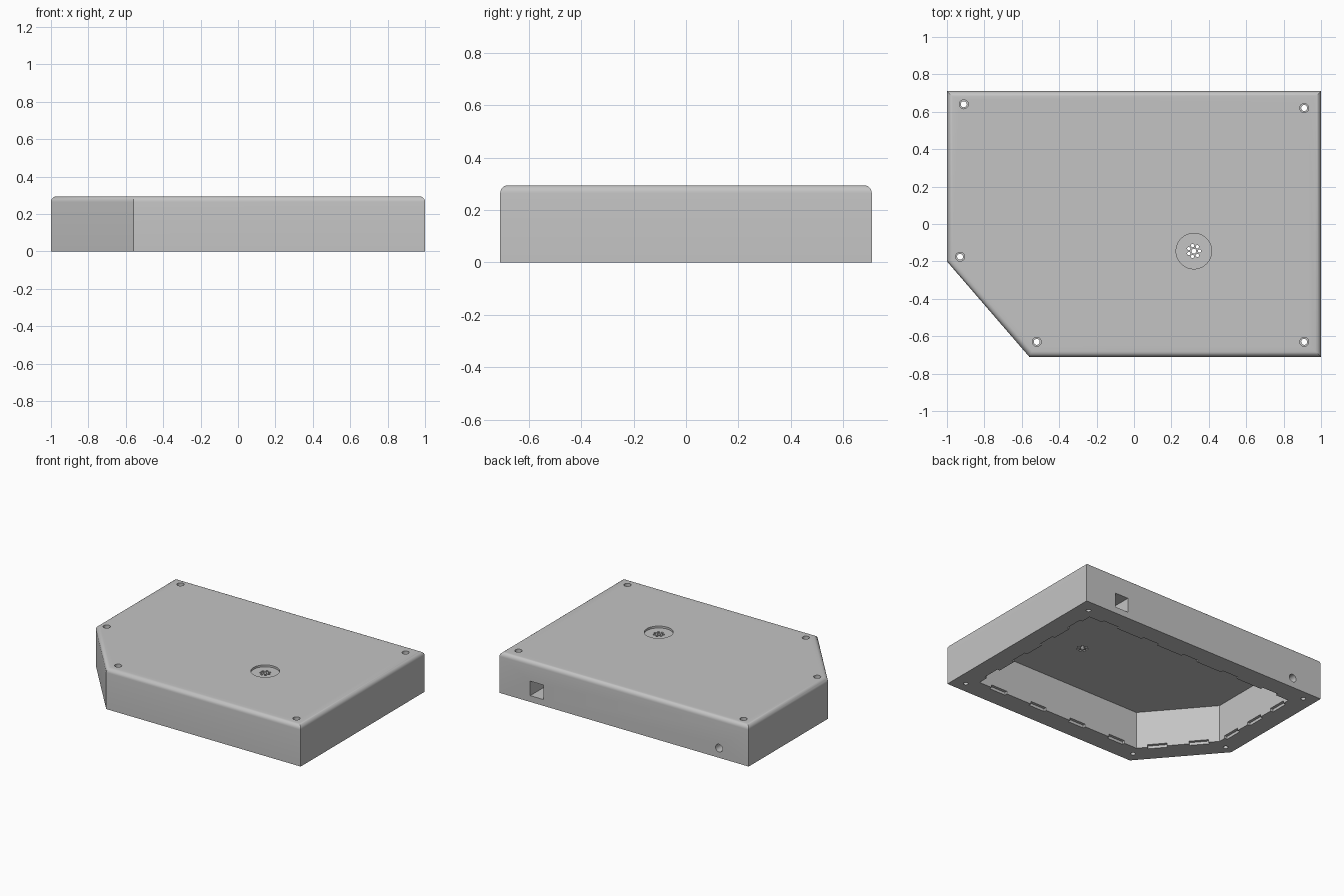
import bpy
import bmesh
import math
from mathutils import Matrix, Vector

cube = bpy.data.objects.get("Cube")
if cube:
    bpy.data.objects.remove(cube, do_unlink=True)

HEIGHT, ROOF = 0.295, 0.27
OUTER = [(-1, 0.71), (-1, -0.2), (-0.56, -0.71), (1, -0.71), (1, 0.71)]
INNER = [(-0.85, 0.56), (-0.85, -0.14), (-0.49, -0.56), (0.85, -0.56), (0.85, 0.56)]
SCREWS = [(-0.91, 0.64), (0.91, 0.62), (-0.93, -0.175), (-0.52, -0.63), (0.91, -0.63)]
DIAL = Vector((0.32, -0.145))

grey = bpy.data.materials.new("light grey plastic")
grey.use_nodes = True
grey.diffuse_color = (0.55, 0.55, 0.55, 1)
grey.node_tree.nodes["Principled BSDF"].inputs["Base Color"].default_value = grey.diffuse_color


def prism(bm, outline, z0, z1):
    """Extrude a flat outline upwards."""
    base = bm.faces.new([bm.verts.new((x, y, z0)) for x, y in outline])
    top = bmesh.ops.extrude_face_region(bm, geom=[base])["geom"]
    bmesh.ops.translate(bm, verts=[v for v in top if isinstance(v, bmesh.types.BMVert)],
                        vec=(0, 0, z1 - z0))


def rod(bm, place, radius, z0, z1, sides=32):
    """Upright cylinder between two heights."""
    bmesh.ops.create_cone(bm, cap_ends=True, segments=sides, radius1=radius, radius2=radius,
                          depth=z1 - z0,
                          matrix=Matrix.Translation((place[0], place[1], (z0 + z1) / 2)))


def box(bm, place, size, turn=0):
    matrix = (Matrix.Translation(place) @ Matrix.Rotation(turn, 4, 'Z')
              @ Matrix.Diagonal((*size, 1)))
    bmesh.ops.create_cube(bm, size=1, matrix=matrix)


def finish(bm, name):
    bmesh.ops.recalc_face_normals(bm, faces=bm.faces[:])
    mesh = bpy.data.meshes.new(name)
    bm.to_mesh(mesh)
    bm.free()
    mesh.materials.append(grey)
    obj = bpy.data.objects.new(name, mesh)
    bpy.context.scene.collection.objects.link(obj)
    return obj


# Solid body with a rounded upper rim
bm = bmesh.new()
prism(bm, OUTER, 0, HEIGHT)
rim = [e for e in bm.edges if all(v.co.z > HEIGHT - 0.001 for v in e.verts)]
bmesh.ops.bevel(bm, geom=rim, offset=0.03, segments=6, profile=0.5, affect='EDGES')
body = finish(bm, "enclosure_body")
cutters = []

# Cavity open at the bottom
bm = bmesh.new()
prism(bm, INNER, -0.1, ROOF)
cutters.append(finish(bm, "cavity_cutter"))

# Small notches around the opening
bm = bmesh.new()
for i, count in enumerate((3, 2, 4, 4, 5)):
    a, b = Vector(INNER[i]), Vector(INNER[(i + 1) % len(INNER)])
    turn = math.atan2(b.y - a.y, b.x - a.x)
    for k in range(count):
        spot = a.lerp(b, (k + 0.5) / count)
        box(bm, (spot.x, spot.y, 0), (0.13, 0.04, 0.04), turn)
cutters.append(finish(bm, "notch_cutter"))

# Screw holes with counterbores
for name, radius, low in (("screw_hole_cutter", 0.016, -0.1),
                          ("counterbore_cutter", 0.024, HEIGHT - 0.04)):
    bm = bmesh.new()
    for place in SCREWS:
        rod(bm, place, radius, low, HEIGHT + 0.1)
    cutters.append(finish(bm, name))

# Round recess in the lid, with a ring of small holes
bm = bmesh.new()
rod(bm, DIAL, 0.095, HEIGHT - 0.014, HEIGHT + 0.1, 64)
cutters.append(finish(bm, "recess_cutter"))
bm = bmesh.new()
rod(bm, DIAL, 0.013, 0.2, HEIGHT + 0.1, 16)
for k in range(7):
    angle = math.tau * k / 7
    rod(bm, DIAL + 0.03 * Vector((math.cos(angle), math.sin(angle))),
        0.009, 0.2, HEIGHT + 0.1, 12)
cutters.append(finish(bm, "vent_cutter"))

# Square and round ports through the back wall
bm = bmesh.new()
box(bm, (0.7, 0.65, 0.098), (0.105, 0.3, 0.105))
bmesh.ops.create_cone(bm, cap_ends=True, segments=32, radius1=0.028, radius2=0.028, depth=0.3,
                      matrix=Matrix.Translation((-0.762, 0.65, 0.07))
                      @ Matrix.Rotation(math.pi / 2, 4, 'X'))
cutters.append(finish(bm, "port_cutter"))

# Cut everything and shade
bpy.ops.object.select_all(action='DESELECT')
body.select_set(True)
bpy.context.view_layer.objects.active = body
for cutter in cutters:
    mod = body.modifiers.new(cutter.name, 'BOOLEAN')
    mod.operation = 'DIFFERENCE'
    mod.solver = 'EXACT'
    mod.object = cutter
    bpy.ops.object.modifier_apply(modifier=mod.name)
    bpy.data.objects.remove(cutter, do_unlink=True)
bpy.ops.object.shade_smooth_by_angle(angle=math.radians(30))
